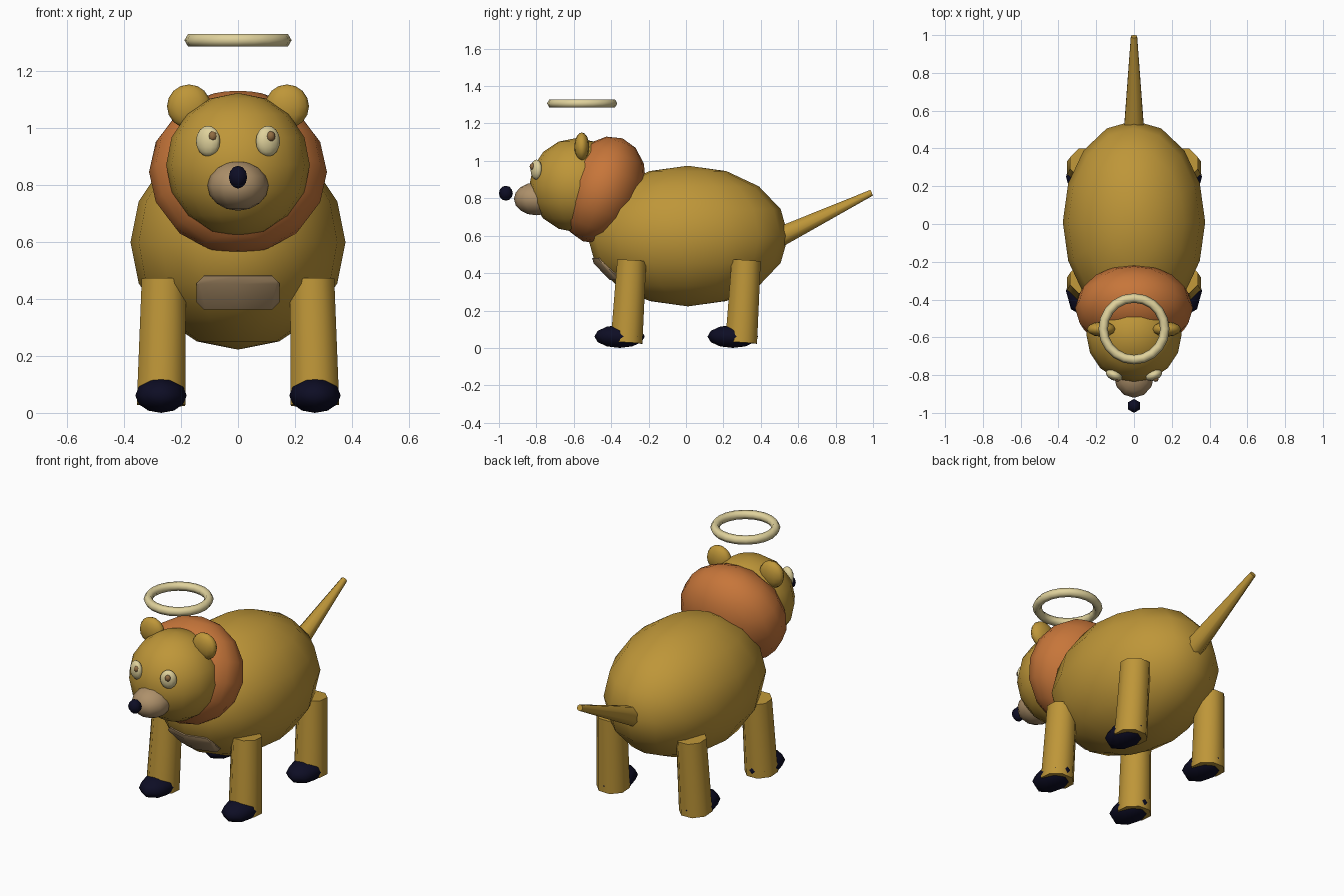
import bpy, bmesh, math
from mathutils import Matrix, Vector

if "Cube" in bpy.data.objects:
    bpy.data.objects.remove(bpy.data.objects["Cube"])


def material(name, rgb):
    m = bpy.data.materials.new(name)
    m.diffuse_color = (*rgb, 1)
    m.use_nodes = True
    m.node_tree.nodes["Principled BSDF"].inputs["Base Color"].default_value = m.diffuse_color
    return m


GOLD = material("golden_fur", (0.515, 0.305, 0.040))
ORANGE = material("orange_mane", (0.57, 0.18, 0.042))
TAN = material("tan", (0.42, 0.28, 0.145))
NAVY = material("dark_navy", (0.004, 0.004, 0.018))
CREAM = material("cream", (0.74, 0.64, 0.33))
BROWN = material("pupil_brown", (0.28, 0.15, 0.055))


def finish(name, bm, mat):
    me = bpy.data.meshes.new(name)
    bmesh.ops.recalc_face_normals(bm, faces=bm.faces[:])
    bm.to_mesh(me)
    bm.free()
    me.materials.append(mat)
    ob = bpy.data.objects.new(name, me)
    bpy.context.collection.objects.link(ob)
    return ob


def ball_mesh(loc, radii, seg=16, rings=8, tilt=0.0, yaw=0.0):
    bm = bmesh.new()
    mat = (Matrix.Translation(loc) @ Matrix.Rotation(yaw, 4, 'Z')
           @ Matrix.Rotation(tilt, 4, 'X') @ Matrix.Diagonal((*radii, 1)))
    bmesh.ops.create_uvsphere(bm, u_segments=seg, v_segments=rings, radius=1, matrix=mat)
    return bm


def ball(name, mat, *args, **kw):
    return finish(name, ball_mesh(*args, **kw), mat)


def rod(name, mat, a, b, ra, rb, sides=8):
    a, b = Vector(a), Vector(b)
    d = b - a
    rot = Vector((0, 0, 1)).rotation_difference(d).to_matrix().to_4x4()
    bm = bmesh.new()
    bmesh.ops.create_cone(bm, cap_ends=True, segments=sides, radius1=ra, radius2=rb,
                          depth=d.length,
                          matrix=Matrix.Translation((a + b) / 2) @ rot
                          @ Matrix.Rotation(math.pi / sides, 4, 'Z'))
    return finish(name, bm, mat)


# Body, mane and head
BODY_AT, BODY_R = Vector((0, 0.01, 0.598)), Vector((0.377, 0.537, 0.376))
ball("body", GOLD, BODY_AT, BODY_R)
ball("mane", ORANGE, (0, -0.445, 0.845), (0.312, 0.22, 0.295), tilt=math.radians(-21))
ball("head", GOLD, (0, -0.585, 0.87), (0.252, 0.252, 0.252))

# Chest patch: a thin shell over the body, trimmed to a rounded rectangle
bm = ball_mesh(BODY_AT, BODY_R * 1.015)
cuts = [((0.145, 0, 0), (1, 0, 0)), ((-0.145, 0, 0), (-1, 0, 0)),
        ((0, 0, 0.48), (0, 0, 1)), ((0, 0, 0.362), (0, 0, -1)), ((0, 0, 0), (0, 1, 0))]
for sx in (-1, 1):
    cuts += [((sx * 0.145, 0, 0.455), (sx, 0, 1)), ((sx * 0.145, 0, 0.387), (sx, 0, -1))]
for co, no in cuts:
    bmesh.ops.bisect_plane(bm, geom=bm.verts[:] + bm.edges[:] + bm.faces[:],
                           plane_co=co, plane_no=no, clear_outer=True)
rim = bmesh.ops.extrude_face_region(bm, geom=bm.faces[:])
for v in [g for g in rim["geom"] if isinstance(g, bmesh.types.BMVert)]:
    v.co = BODY_AT + (v.co - BODY_AT) * 0.98
finish("chest_patch", bm, TAN)

# Muzzle and nose
ball("muzzle", TAN, (0, -0.80, 0.797), (0.107, 0.12, 0.088), 12, 8)
ball("nose", NAVY, (0, -0.963, 0.827), (0.037, 0.037, 0.04), 6, 6)

# Ears, eyes and pupils (both pupils glance the same way)
for side, s in (("left", 1), ("right", -1)):
    ball(side + "_ear", GOLD, (s * 0.172, -0.557, 1.075), (0.077, 0.04, 0.077), 12, 8)
    ball(side + "_eye", CREAM, (s * 0.105, -0.80, 0.953), (0.046, 0.028, 0.054), 12, 8,
         yaw=s * 0.4)
    ball(side + "_pupil", BROWN, (s * 0.102 + 0.013, -0.82, 0.97), (0.016, 0.016, 0.018), 8, 6)

    # Legs lean slightly forward, with feet poking out at the front
    for end, top_y, low_y, foot_y in (("front", -0.29, -0.318, -0.355),
                                      ("back", 0.322, 0.295, 0.25)):
        rod(f"{end}_{side}_leg", GOLD, (s * 0.27, low_y, 0.028), (s * 0.26, top_y, 0.468),
            0.092, 0.084)
        ball(f"{end}_{side}_foot", NAVY, (s * 0.27, foot_y, 0.061), (0.09, 0.135, 0.061), 8, 6)

# Tail
rod("tail", GOLD, (0, 0.49, 0.588), (0, 0.993, 0.83), 0.058, 0.018)

# Halo: hexagonal ring section swept around a circle
bm = bmesh.new()
N, M = 20, 6
grid = []
for i in range(N):
    a = 2 * math.pi * i / N
    loop = []
    for j in range(M):
        b = 2 * math.pi * j / M
        r = 0.163 + 0.025 * math.cos(b)
        loop.append(bm.verts.new((r * math.cos(a), -0.555 + r * math.sin(a),
                                  1.307 + 0.025 * math.sin(b))))
    grid.append(loop)
for i in range(N):
    for j in range(M):
        p, q = grid[i], grid[(i + 1) % N]
        k = (j + 1) % M
        bm.faces.new((p[j], q[j], q[k], p[k]))
finish("halo", bm, CREAM)

# Smooth shading, keeping the leg and tail caps crisp
for ob in bpy.context.collection.objects:
    ob.select_set(True)
    bpy.context.view_layer.objects.active = ob
bpy.ops.object.shade_smooth_by_angle(angle=math.radians(65))
